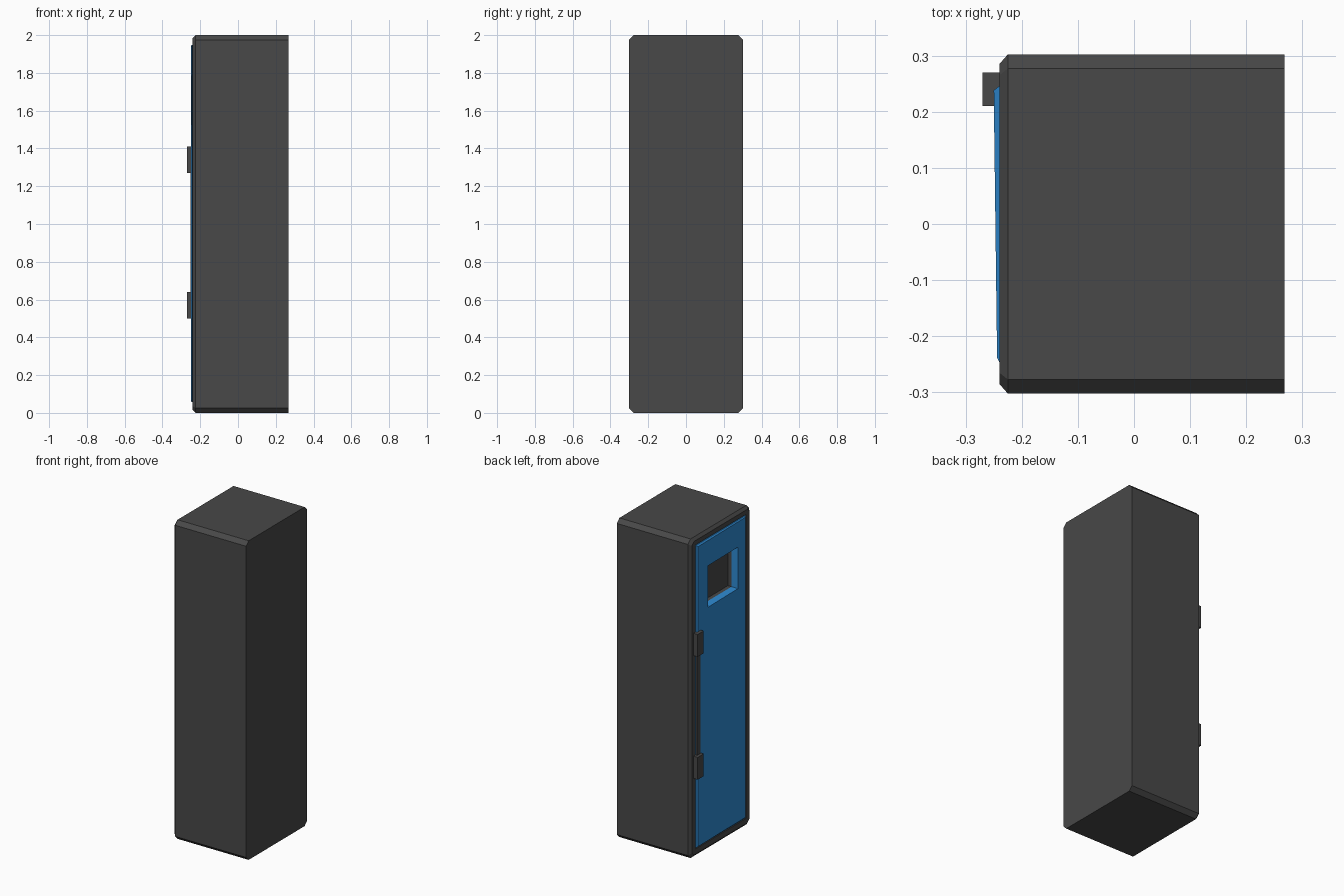
import bpy, bmesh

if "Cube" in bpy.data.objects:
    bpy.data.objects.remove(bpy.data.objects["Cube"])


def material(name, rgb):
    m = bpy.data.materials.new(name)
    m.diffuse_color = (*rgb, 1)
    m.use_nodes = True
    m.node_tree.nodes["Principled BSDF"].inputs["Base Color"].default_value = m.diffuse_color
    return m


GREY = material("dark grey", (0.065, 0.065, 0.065))
BLUE = material("blue", (0.028, 0.262, 0.665))


def loft(name, rings, mat):
    """Closed solid through rings of points with equal counts."""
    bm = bmesh.new()
    loops = [[bm.verts.new(p) for p in ring] for ring in rings]
    n = len(loops[0])
    for a, b in zip(loops, loops[1:]):
        for i in range(n):
            j = (i + 1) % n
            bm.faces.new((a[i], a[j], b[j], b[i]))
    bm.faces.new(loops[0])
    bm.faces.new(loops[-1])
    bmesh.ops.recalc_face_normals(bm, faces=bm.faces[:])
    me = bpy.data.meshes.new(name)
    bm.to_mesh(me)
    bm.free()
    ob = bpy.data.objects.new(name, me)
    me.materials.append(mat)
    bpy.context.scene.collection.objects.link(ob)
    return ob


def rect(x, y0, y1, z0, z1, tilt=0.0):
    """Rectangle facing x; tilt pushes the y0 edge inward."""
    return [(x + tilt, y0, z0), (x, y1, z0), (x, y1, z1), (x + tilt, y0, z1)]


def box(name, x0, x1, y0, y1, z0, z1, mat):
    return loft(name, [rect(x0, y0, y1, z0, z1), rect(x1, y0, y1, z0, z1)], mat)


def octagon(x, inset, c):
    """Rectangle cross-section with clipped corners."""
    h, b, t = 0.302 - inset, inset, 2 - inset
    return [(x, -h + c, b), (x, h - c, b), (x, h, b + c), (x, h, t - c),
            (x, h - c, t), (x, -h + c, t), (x, -h, t - c), (x, -h, b + c)]


def cut(target, cutter):
    m = target.modifiers.new("cut", "BOOLEAN")
    m.operation = "DIFFERENCE"
    m.solver = "EXACT"
    m.object = cutter
    cutter.hide_render = True
    cutter.display_type = "WIRE"


# Cabinet body with clipped corners and a bevelled door-side rim
body = loft("cabinet_body", [octagon(-0.24, 0.017, 0.02), octagon(-0.225, 0, 0.025),
                             octagon(0.268, 0, 0.025)], GREY)

# Slightly tilted door set in a pocket of the body
door = loft("door", [rect(-0.25, -0.238, 0.238, 0.063, 1.943, 0.006),
                     rect(-0.24, -0.246, 0.246, 0.055, 1.95),
                     rect(-0.198, -0.246, 0.246, 0.055, 1.95)], BLUE)
cut(body, box("pocket_cutter", -0.3, -0.2, -0.25, 0.25, 0.05, 1.955, GREY))

# Window opening: blue walls through the door, dark recess behind
window = box("window_cutter", -0.31, -0.175, -0.165, 0.135, 1.525, 1.785, GREY)
cut(door, window)
cut(body, window)

# Hinges and the dark strip between them
for name, z in (("upper_hinge", 1.27), ("lower_hinge", 0.5)):
    box(name, -0.27, -0.235, 0.21, 0.27, z, z + 0.14, GREY)
box("hinge_strip", -0.252, -0.243, 0.214, 0.25, 0.64, 1.27, GREY)
